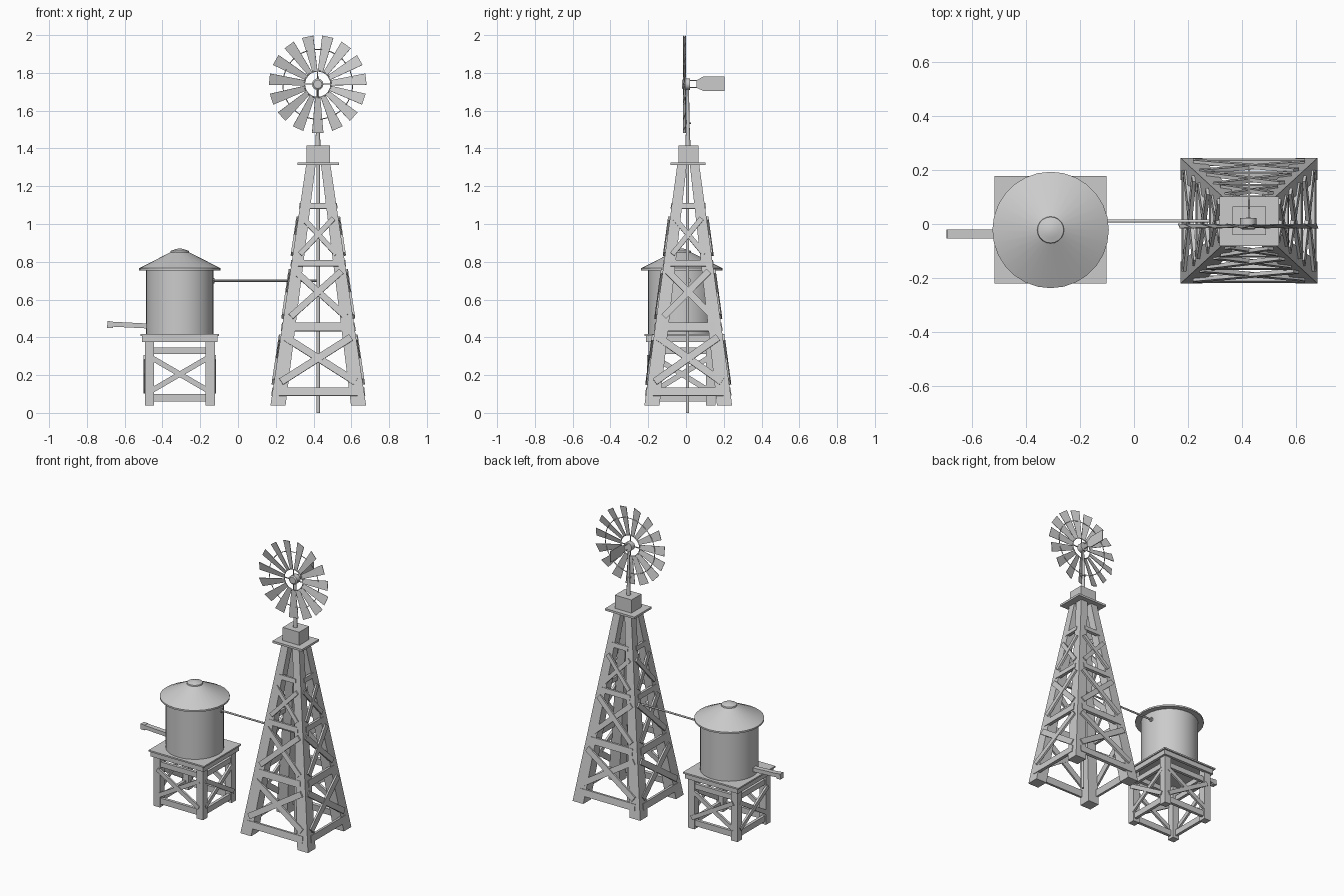
import bpy, bmesh
from math import sin, cos, pi, radians
from mathutils import Vector as V, Matrix

if "Cube" in bpy.data.objects:
    bpy.data.objects.remove(bpy.data.objects["Cube"])

TX, TY = 0.425, 0.012      # tower centre
KX, KY = -0.308, -0.022    # tank centre


def mesh(name, verts, faces):
    me = bpy.data.meshes.new(name)
    me.from_pydata([tuple(v) for v in verts], [], faces)
    bm = bmesh.new()
    bm.from_mesh(me)
    bmesh.ops.recalc_face_normals(bm, faces=bm.faces)
    bm.to_mesh(me)
    bm.free()
    ob = bpy.data.objects.new(name, me)
    bpy.context.collection.objects.link(ob)
    return ob


BOX = [(0, 1, 2, 3), (4, 5, 6, 7), (0, 1, 5, 4), (1, 2, 6, 5), (2, 3, 7, 6), (3, 0, 4, 7)]


def box(name, x0, x1, y0, y1, z0, z1):
    return mesh(name, [(x, y, z) for z in (z0, z1)
                       for x, y in ((x0, y0), (x1, y0), (x1, y1), (x0, y1))], BOX)


def beam(name, p, q, w, t, n):
    """Plank from p to q, width w across the face, thickness t along normal n."""
    p, q, n = V(p), V(q), V(n)
    side = (q - p).cross(n).normalized() * w / 2
    up = side.cross(q - p).normalized() * t / 2
    return mesh(name, [c + a * side + b * up for c in (p, q)
                       for a, b in ((-1, -1), (1, -1), (1, 1), (-1, 1))], BOX)


def lathe(name, prof, loc, n=32, axis='Z'):
    """Closed profile of (radius, height) turned about the axis."""
    verts, faces = [], []
    for r, h in prof:
        for i in range(n):
            a = 2 * pi * i / n
            verts.append((r * cos(a), r * sin(a), h))
    for k in range(len(prof) - 1):
        for i in range(n):
            j = (i + 1) % n
            faces.append((k * n + i, k * n + j, k * n + n + j, k * n + n + i))
    faces += [tuple(range(n)), tuple(range(len(verts) - n, len(verts)))]
    ob = mesh(name, verts, faces)
    if axis == 'X':
        ob.data.transform(Matrix.Rotation(pi / 2, 4, 'Y'))
    if axis == 'Y':
        ob.data.transform(Matrix.Rotation(-pi / 2, 4, 'X'))
    ob.location = loc
    bpy.ops.object.select_all(action='DESELECT')
    ob.select_set(True)
    bpy.context.view_layer.objects.active = ob
    bpy.ops.object.shade_smooth_by_angle(angle=radians(30))
    return ob


def rod(name, r, h0, h1, loc, axis='Z', n=12):
    return lathe(name, [(r, h0), (r, h1)], loc, n, axis)


def ring(name, radius, r, loc):
    bpy.ops.mesh.primitive_torus_add(major_radius=radius, minor_radius=r, major_segments=48,
                                     minor_segments=6, location=loc, rotation=(pi / 2, 0, 0))
    bpy.context.object.name = name


# tapered tower: half widths by height
Z0, Z1 = 0.04, 1.315
def lerp(a, b, z): return a + (b - a) * (z - Z0) / (Z1 - Z0)
def hx(z): return lerp(0.253, 0.064, z)
def hy(z): return lerp(0.232, 0.058, z)


for sx in (-1, 1):
    for sy in (-1, 1):
        vs = []
        for z, w in ((Z0, 0.08), (Z1, 0.05)):
            for a, b in ((0, 0), (w, 0), (w, w), (0, w)):
                vs.append((TX + sx * (hx(z) - a), TY + sy * (hy(z) - b), z))
        mesh("tower_leg", vs, BOX)


def face_point(side, s, u, z, inset, out):
    """Point on a tower face; u = -1..1 selects the left or right leg."""
    if side == 'x':
        return (TX + u * (hx(z) - inset), TY + s * (hy(z) + out), z)
    return (TX + s * (hx(z) + out), TY + u * (hy(z) - inset), z)


# tower rails and cross braces on all four faces
for side in ('x', 'y'):
    for s in (-1, 1):
        n = (0, s, 0.14) if side == 'x' else (s, 0, 0.14)
        for z, w in ((0.112, 0.045), (0.455, 0.045), (0.792, 0.034), (1.095, 0.03)):
            beam("tower_rail", face_point(side, s, -1, z, 0.035, -0.006),
                 face_point(side, s, 1, z, 0.035, -0.006), w, 0.02, n)
        for za, zb, w in ((0.165, 0.40, 0.038), (0.51, 0.75, 0.034), (0.84, 1.03, 0.027)):
            for u, out in ((-1, 0.004), (1, 0.0)):
                beam("tower_brace", face_point(side, s, u, za, 0.038, out),
                     face_point(side, s, -u, zb, 0.026, out), w, 0.014, n)

# tower top
box("tower_platform", TX - 0.11, TX + 0.11, TY - 0.093, TY + 0.09, 1.312, 1.326)
box("tower_cap", TX - 0.062, TX + 0.062, TY - 0.053, TY + 0.053, 1.326, 1.415)
rod("pump_rod", 0.009, 0, 1.33, (TX, 0.008, 0))
lathe("wheel_mast", [(0.014, 1.41), (0.009, 1.53), (0.006, 1.72)], (TX - 0.002, 0.01, 0), 12)
rod("mast_collar", 0.016, 1.53, 1.538, (TX - 0.002, 0.01, 0))

# wind wheel
WX, WY, WZ = 0.422, -0.008, 1.74
lathe("wheel_hub", [(0.022, -0.012), (0.03, -0.006), (0.03, 0.03)], (WX, WY, WZ), 24, 'Y')
ring("wheel_inner_ring", 0.07, 0.0035, (WX, WY, WZ))
ring("wheel_outer_ring", 0.185, 0.0025, (WX, WY + 0.004, WZ))
for k in range(4):
    a = k * pi / 2
    d = V((cos(a), 0, sin(a)))
    c = V((WX, WY, WZ))
    beam("wheel_spoke", c + d * 0.02, c + d * 0.072, 0.005, 0.005, (0, 1, 0))
NB = 15
for k in range(NB):
    a = -pi / 2 + 2 * pi * k / NB
    d, t = V((cos(a), 0, sin(a))), V((-sin(a), 0, cos(a)))
    pitch = t * cos(0.25) + V((0, sin(0.25), 0))*1.0
    nrm = d.cross(pitch).normalized() * 0.0015
    c = V((WX, WY, WZ))
    vs = [c + d * r + pitch * h * w + nrm * o for o in (-1, 1)
          for r, h, w in ((0.07, -1, 0.014), (0.257, -1, 0.031), (0.257, 1, 0.031), (0.07, 1, 0.014))]
    mesh("wheel_blade", vs, BOX)

# tail vane and its two rods
prof = [(0.055, 1.722), (0.09, 1.705), (0.203, 1.705), (0.203, 1.78), (0.09, 1.78), (0.055, 1.76)]
m = len(prof)
mesh("tail_vane", [(WX + 0.003 + o, y, z) for o in (-0.003, 0.003) for y, z in prof],
     [tuple(range(m)), tuple(range(m, 2 * m))] +
     [(i, (i + 1) % m, m + (i + 1) % m, m + i) for i in range(m)])
for z in (1.722, 1.76):
    rod("tail_rod", 0.0025, 0.0, 0.07, (WX + 0.003, 0, z), 'Y', 8)

# water tank
lathe("tank_body", [(0.179, 0.415), (0.179, 0.77)], (KX, KY, 0), 32)
lathe("tank_roof", [(0.175, 0.756), (0.215, 0.755), (0.215, 0.766), (0.05, 0.85), (0.038, 0.856)],
      (KX, KY, 0), 28)
lathe("roof_cap", [(0.05, 0.849), (0.048, 0.858), (0.03, 0.864), (0.012, 0.869)], (KX, KY, 0), 20)

# tank stand
box("stand_deck", KX - 0.207, KX + 0.207, KY - 0.198, KY + 0.2, 0.408, 0.418)
HX, HY = 0.185, 0.177
for s in (-1, 1):
    for u in (-1, 1):
        x, y = KX + s * HX, KY + u * HY
        box("stand_leg", *sorted((x, x - s * 0.048)), *sorted((y, y - u * 0.048)), 0.04, 0.41)
for s in (-1, 1):
    yf, xf = KY + s * (HY - 0.008), KX + s * (HX - 0.008)
    for z, w, e in ((0.392, 0.033, 0.012), (0.328, 0.035, -0.01), (0.08, 0.04, -0.01)):
        o = s * e
        beam("stand_rail", (KX - HX - e, yf + o, z), (KX + HX + e, yf + o, z), w, 0.02, (0, s, 0))
        beam("stand_rail", (xf + o, KY - HY - e, z), (xf + o, KY + HY + e, z), w, 0.02, (s, 0, 0))
    for u, o in ((-1, 0.008), (1, 0.002)):
        o *= s
        beam("stand_brace", (KX - u * 0.155, yf + o, 0.115), (KX + u * 0.155, yf + o, 0.295),
             0.028, 0.014, (0, s, 0))
        beam("stand_brace", (xf + o, KY - u * 0.147, 0.115), (xf + o, KY + u * 0.147, 0.295),
             0.028, 0.014, (s, 0, 0))

# outlet spout and supply pipe
beam("spout_arm", (-0.675, -0.037, 0.470), (-0.475, -0.037, 0.460), 0.033, 0.026, (0, 0, 1))
beam("spout_end", (-0.692, -0.037, 0.468), (-0.662, -0.037, 0.466), 0.034, 0.036, (0, 0, 1))
rod("supply_pipe", 0.006, -0.15, TX, (0, 0.011, 0.70), 'X')
rod("pipe_flange", 0.014, -0.14, -0.124, (0, 0.011, 0.70), 'X')
